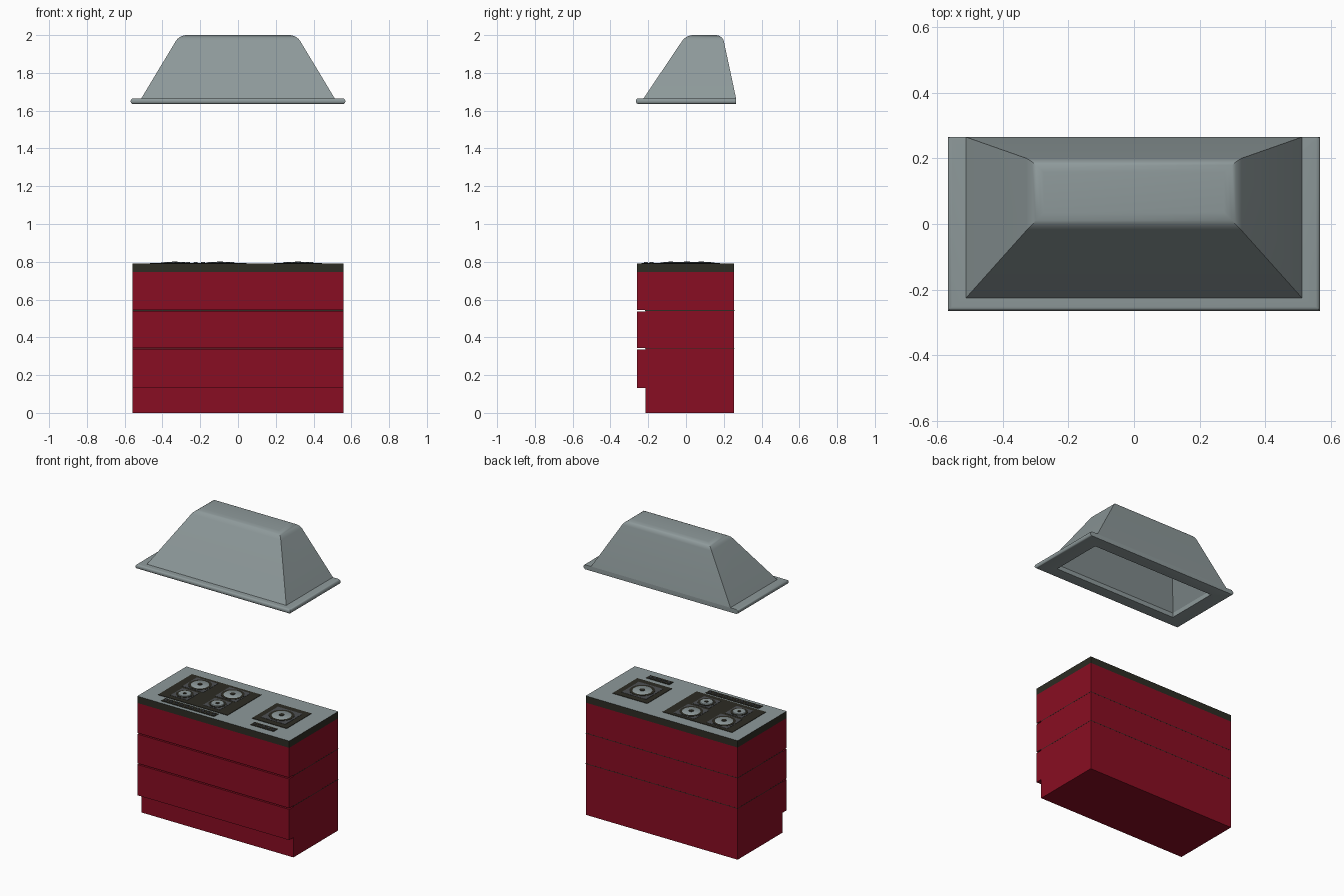
import bpy, bmesh
from mathutils import Vector

old = bpy.data.objects.get("Cube")
if old:
    bpy.data.objects.remove(old, do_unlink=True)


def material(name, rgb):
    m = bpy.data.materials.new(name)
    m.use_nodes = True
    m.diffuse_color = (*rgb, 1)
    m.node_tree.nodes["Principled BSDF"].inputs["Base Color"].default_value = (*rgb, 1)
    return m


RED = material("cabinet red", (0.25, 0.004, 0.016))
STEEL = material("steel grey", (0.27, 0.32, 0.325))
BLACK = material("warm black", (0.026, 0.025, 0.017))
DARK = material("dark grey", (0.075, 0.08, 0.085))


def finish(bm, name, *mats):
    bmesh.ops.recalc_face_normals(bm, faces=bm.faces)
    mesh = bpy.data.meshes.new(name)
    bm.to_mesh(mesh)
    bm.free()
    for m in mats:
        mesh.materials.append(m)
    ob = bpy.data.objects.new(name, mesh)
    bpy.context.collection.objects.link(ob)
    return ob


def smooth(ob):
    bpy.ops.object.select_all(action="DESELECT")
    ob.select_set(True)
    bpy.context.view_layer.objects.active = ob
    bpy.ops.object.shade_smooth_by_angle(angle=0.6)


def box(name, x, y, z, mat):
    """Box from (min, max) spans."""
    bm = bmesh.new()
    bmesh.ops.create_cube(bm, size=1)
    for v in bm.verts:
        v.co = Vector([(s[0] + s[1]) / 2 + c * (s[1] - s[0]) for s, c in zip((x, y, z), v.co)])
    return finish(bm, name, mat)


def disc(name, x, y, z, r, height, mat, top=1.0, sides=24):
    """Upright cylinder or cone standing on z."""
    bm = bmesh.new()
    bmesh.ops.create_cone(bm, cap_ends=True, segments=sides, radius1=r, radius2=r * top, depth=height)
    bmesh.ops.translate(bm, verts=bm.verts, vec=(x, y, z + height / 2))
    ob = finish(bm, name, mat)
    smooth(ob)
    return ob


def rect(bm, x, y, z):
    return [bm.verts.new(p) for p in ((-x, y[0], z), (x, y[0], z), (x, y[1], z), (-x, y[1], z))]


def bridge(bm, a, b):
    return [bm.faces.new((a[i], a[(i + 1) % 4], b[(i + 1) % 4], b[i])) for i in range(4)]


# Cabinet
W, FRONT, BACK, TOP = 0.558, -0.26, 0.255, 0.79
COUNTER = 0.745
CARCASS = -0.215
box("cabinet_body", (-W, W), (CARCASS, BACK), (0, COUNTER), RED)
levels = (0.132, 0.34, 0.542, COUNTER)
for i in range(3):
    low = levels[i] + (0.004 if i else 0)
    high = levels[i + 1] - (0.004 if i < 2 else 0)
    box(f"drawer_front_{i + 1}", (-W, W), (FRONT, CARCASS), (low, high), RED)
for i, z in enumerate(levels[1:3]):
    box(f"seam_{i + 1}", (-W - 0.0005, W + 0.0005), (CARCASS - 0.001, BACK + 0.0005),
        (z - 0.002, z + 0.002), BLACK)

# Countertop: dark edges and a steel upper face
counter = box("countertop", (-W, W), (FRONT, BACK), (COUNTER, TOP), BLACK)
counter.data.materials.append(STEEL)
for f in counter.data.polygons:
    f.material_index = int(f.normal.z > 0.9)


# Burners
def burner(name, x, y, r, half):
    z = TOP + 0.003
    box(name + "_tray", (x - half, x + half), (y - half, y + half), (z, z + 0.0015), DARK)
    disc(name + "_ring", x, y, z, r * 1.2, 0.003, BLACK)
    disc(name + "_plate", x, y, z, r, 0.006, STEEL, top=0.85)
    disc(name + "_cap", x, y, z, r * 0.3, 0.009, BLACK, top=0.8)


def controls(name, x, y, count):
    box(name + "_panel", x, y, (TOP, TOP + 0.003), BLACK)
    step = (x[1] - x[0]) / count
    for i in range(count):
        disc(f"{name}_knob_{i + 1}", x[0] + step * (i + 0.5), sum(y) / 2, TOP + 0.003,
             0.011, 0.005, DARK, top=0.85, sides=12)


box("large_hob", (-0.465, 0.045), (-0.175, 0.18), (TOP, TOP + 0.003), BLACK)
for side, x in (("right", -0.335), ("left", -0.095)):
    burner(f"back_{side}_burner", x, 0.08, 0.06, 0.077)
    burner(f"front_{side}_burner", x, -0.08, 0.045, 0.062)
controls("large_hob", (-0.40, -0.01), (-0.235, -0.19), 10)

box("single_hob", (0.19, 0.445), (-0.125, 0.135), (TOP, TOP + 0.003), BLACK)
burner("single_burner", 0.317, 0.005, 0.065, 0.09)
controls("single_hob", (0.235, 0.405), (-0.205, -0.16), 5)

# Hood rim: a frame rounded along the front and sides, flat at the back
RIM_LOW, RIM_HIGH, HB = 1.635, 1.665, 0.265
bm = bmesh.new()
outer_low = rect(bm, 0.568, (-HB, HB), RIM_LOW)
outer_high = rect(bm, 0.568, (-HB, HB), RIM_HIGH)
inner_low = rect(bm, 0.46, (-0.18, 0.18), RIM_LOW)
inner_high = rect(bm, 0.46, (-0.18, 0.18), RIM_HIGH)
for a, b in ((outer_low, outer_high), (outer_high, inner_high),
             (inner_high, inner_low), (inner_low, outer_low)):
    bridge(bm, a, b)
rounded = [bm.edges.get((loop[i], loop[(i + 1) % 4]))
           for loop in (outer_low, outer_high) for i in (0, 1, 3)]
bmesh.ops.bevel(bm, geom=rounded, offset=0.013, segments=4, profile=0.5, affect="EDGES")
smooth(finish(bm, "hood_rim", STEEL))

# Hood canopy: tapered shell with a rounded crown
bm = bmesh.new()
base = rect(bm, 0.512, (-0.225, HB), RIM_HIGH)
crown = rect(bm, 0.31, (0.0, 0.193), 2.0)
bridge(bm, base, crown)
lid = bm.faces.new(crown)
bmesh.ops.bevel(bm, geom=list(lid.edges), offset=0.035, segments=5, profile=0.5, affect="EDGES")
smooth(finish(bm, "hood_canopy", STEEL))

# Hood lining, open underneath
bm = bmesh.new()
mouth = rect(bm, 0.46, (-0.18, 0.18), RIM_HIGH)
roof = rect(bm, 0.29, (0.02, 0.165), 1.95)
bridge(bm, mouth, roof)
bm.faces.new(roof)
lining = finish(bm, "hood_lining", STEEL)
lining.data.flip_normals()
